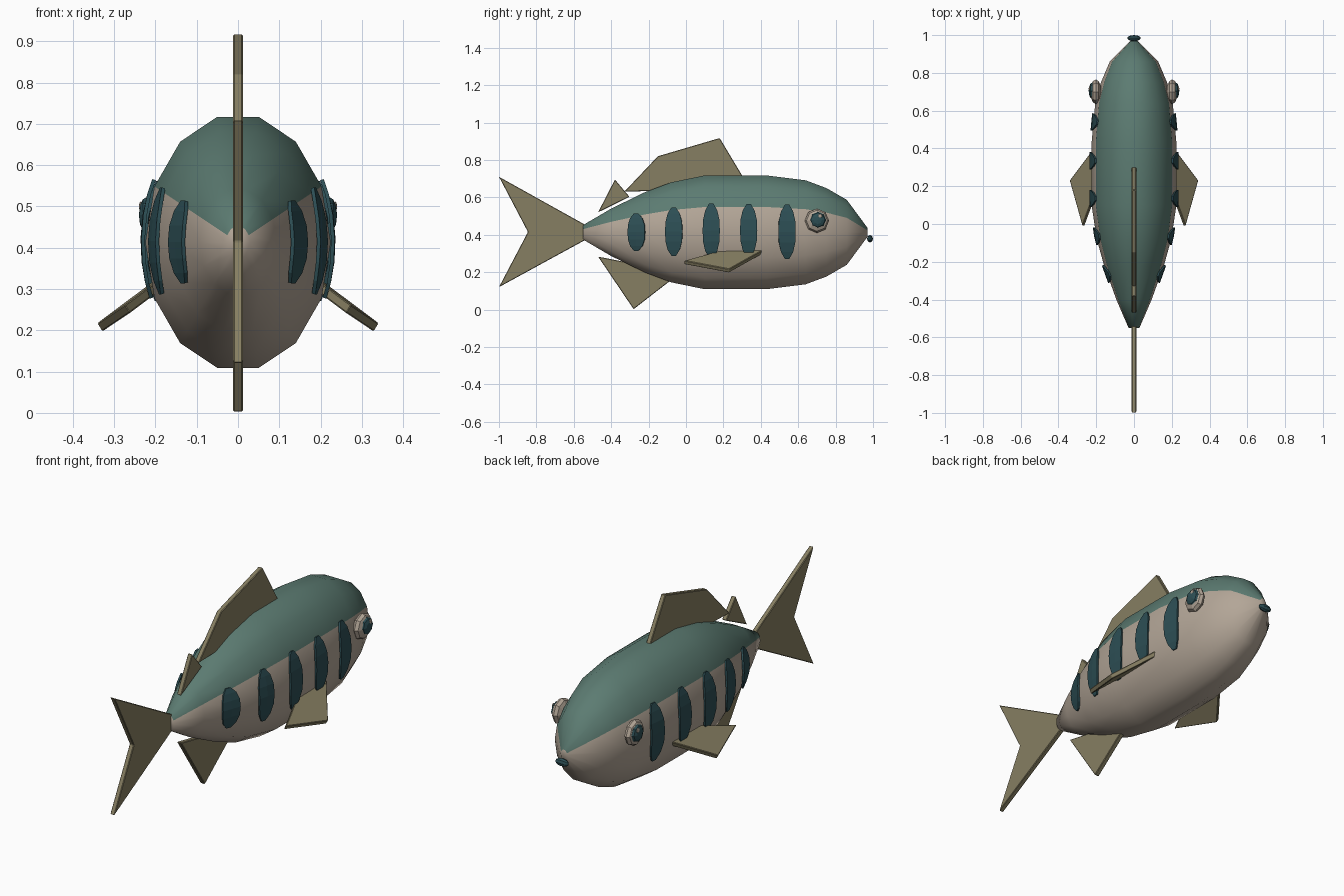
import bpy, bmesh
from math import sin, cos, pi, sqrt
from mathutils import Vector

cube = bpy.data.objects.get("Cube")
if cube:
    bpy.data.objects.remove(cube)


def material(name, rgb):
    m = bpy.data.materials.new(name)
    m.use_nodes = True
    m.diffuse_color = (*rgb, 1)
    m.node_tree.nodes["Principled BSDF"].inputs["Base Color"].default_value = (*rgb, 1)
    return m


GREEN = material("back green", (0.107, 0.2, 0.168))
BELLY = material("belly beige", (0.45, 0.38, 0.31))
TEAL = material("dark teal", (0.026, 0.077, 0.09))
FIN = material("fin olive", (0.24, 0.21, 0.122))

MID, ASPECT, SIDES = 0.413, 0.72, 14
# Body stations: length position, half height
STATIONS = [(-0.55, 0.04), (-0.4, 0.13), (-0.22, 0.22), (-0.08, 0.274), (0.1, 0.312),
            (0.43, 0.312), (0.64, 0.285), (0.75, 0.243), (0.86, 0.178), (0.97, 0.025)]


def half_height(y):
    for (a, ha), (b, hb) in zip(STATIONS, STATIONS[1:]):
        if a <= y <= b:
            return ha + (hb - ha) * (y - a) / (b - a)
    return STATIONS[-1][1]


def surface_x(y, z):
    h = half_height(y)
    return ASPECT * sqrt(max(h * h - (z - MID) ** 2, 0))


def finish(name, bm, mats, smooth=False):
    bmesh.ops.recalc_face_normals(bm, faces=bm.faces)
    me = bpy.data.meshes.new(name)
    bm.to_mesh(me)
    bm.free()
    for m in mats:
        me.materials.append(m)
    for p in me.polygons:
        p.use_smooth = smooth
    ob = bpy.data.objects.new(name, me)
    bpy.context.collection.objects.link(ob)
    return ob


def mirror(ob):
    ob.modifiers.new("both sides", "MIRROR")
    return ob


# Body: lofted rings, green above the shoulder line
bm = bmesh.new()
rings = []
for y, h in STATIONS:
    angles = [2 * pi * (i + 0.5) / SIDES for i in range(SIDES)]
    rings.append([bm.verts.new((ASPECT * h * sin(a), y, MID + h * cos(a))) for a in angles])
for r, s in zip(rings, rings[1:]):
    for i in range(SIDES):
        j = (i + 1) % SIDES
        f = bm.faces.new((r[i], r[j], s[j], s[i]))
        f.material_index = 0 if cos(2 * pi * (i + 1) / SIDES) > 0.6 else 1
for ring in (rings[0], rings[-1]):
    bm.faces.new(ring).material_index = 1
finish("body", bm, [GREEN, BELLY], True)


# Flat fins: outline extruded to a thin plate
def plate(name, points, offset):
    bm = bmesh.new()
    off = Vector(offset)
    a = [bm.verts.new(Vector(p) - off) for p in points]
    b = [bm.verts.new(Vector(p) + off) for p in points]
    bm.faces.new(a)
    bm.faces.new(b[::-1])
    for i in range(len(a)):
        j = (i + 1) % len(a)
        bm.faces.new((a[i], a[j], b[j], b[i]))
    ob = finish(name, bm, [FIN])
    bev = ob.modifiers.new("soft edge", "BEVEL")
    bev.width = 0.003
    return ob


FINS = {
    "tail_fin": [(-1, 0.71), (-0.845, 0.415), (-1, 0.12), (-0.515, 0.385), (-0.515, 0.44)],
    "dorsal_fin": [(-0.33, 0.63), (-0.15, 0.82), (0.18, 0.917), (0.31, 0.7), (0, 0.64)],
    "rear_dorsal_fin": [(-0.47, 0.52), (-0.38, 0.695), (-0.302, 0.603)],
    "anal_fin": [(-0.47, 0.283), (-0.28, 0.002), (-0.07, 0.165), (-0.25, 0.24)],
}
for name, outline in FINS.items():
    plate(name, [(0, y, z) for y, z in outline], (0.012, 0, 0))

# Pectoral fins, sloping out and down
mirror(plate("pectoral_fins", [(0.2, 0.41, 0.308), (0.335, 0.23, 0.207), (0.268, -0.01, 0.252),
                               (0.19, 0.2, 0.31)], (0.006, 0, 0.01)))

# Stripes: tapered patches that follow the flank
PROFILE = [(-1, 0.25), (-0.75, 0.7), (-0.4, 0.95), (0, 1), (0.4, 0.95), (0.75, 0.7), (1, 0.25)]
for n, (yc, low, high) in enumerate([(-0.265, 0.315, 0.513), (-0.065, 0.288, 0.545),
                                     (0.135, 0.278, 0.565), (0.335, 0.285, 0.563),
                                     (0.54, 0.272, 0.56)]):
    bm = bmesh.new()
    rows = []
    for t, w in PROFILE:
        z = (low + high) / 2 + t * (high - low) / 2
        row = []
        for u in (-1, 0, 1):
            y = yc + u * w * 0.046
            row.append(bm.verts.new((surface_x(y, z) + 0.007, y, z)))
        rows.append(row)
    for r, s in zip(rows, rows[1:]):
        for k in range(2):
            bm.faces.new((r[k], r[k + 1], s[k + 1], s[k]))
    ob = finish(f"stripe_{n + 1}", bm, [TEAL])
    sol = ob.modifiers.new("thickness", "SOLIDIFY")
    sol.thickness = 0.009
    sol.offset = 0
    mirror(ob)


# Eyes and mouth: squashed low-poly balls
def ball(name, centre, size, mat):
    bm = bmesh.new()
    bmesh.ops.create_uvsphere(bm, u_segments=8, v_segments=6, radius=1)
    for v in bm.verts:
        x, y, z = v.co
        v.co = Vector(centre) + Vector((z * size[0], x * size[1], y * size[2]))
    return finish(name, bm, [mat])


mirror(ball("eyes", (0.202, 0.7, 0.475), (0.03, 0.065, 0.065), BELLY))
mirror(ball("pupils", (0.221, 0.705, 0.479), (0.019, 0.044, 0.044), TEAL))
mirror(ball("eye_highlights", (0.235, 0.717, 0.5), (0.005, 0.012, 0.012), BELLY))
ball("mouth", (0, 0.984, 0.379), (0.036, 0.016, 0.02), TEAL)
